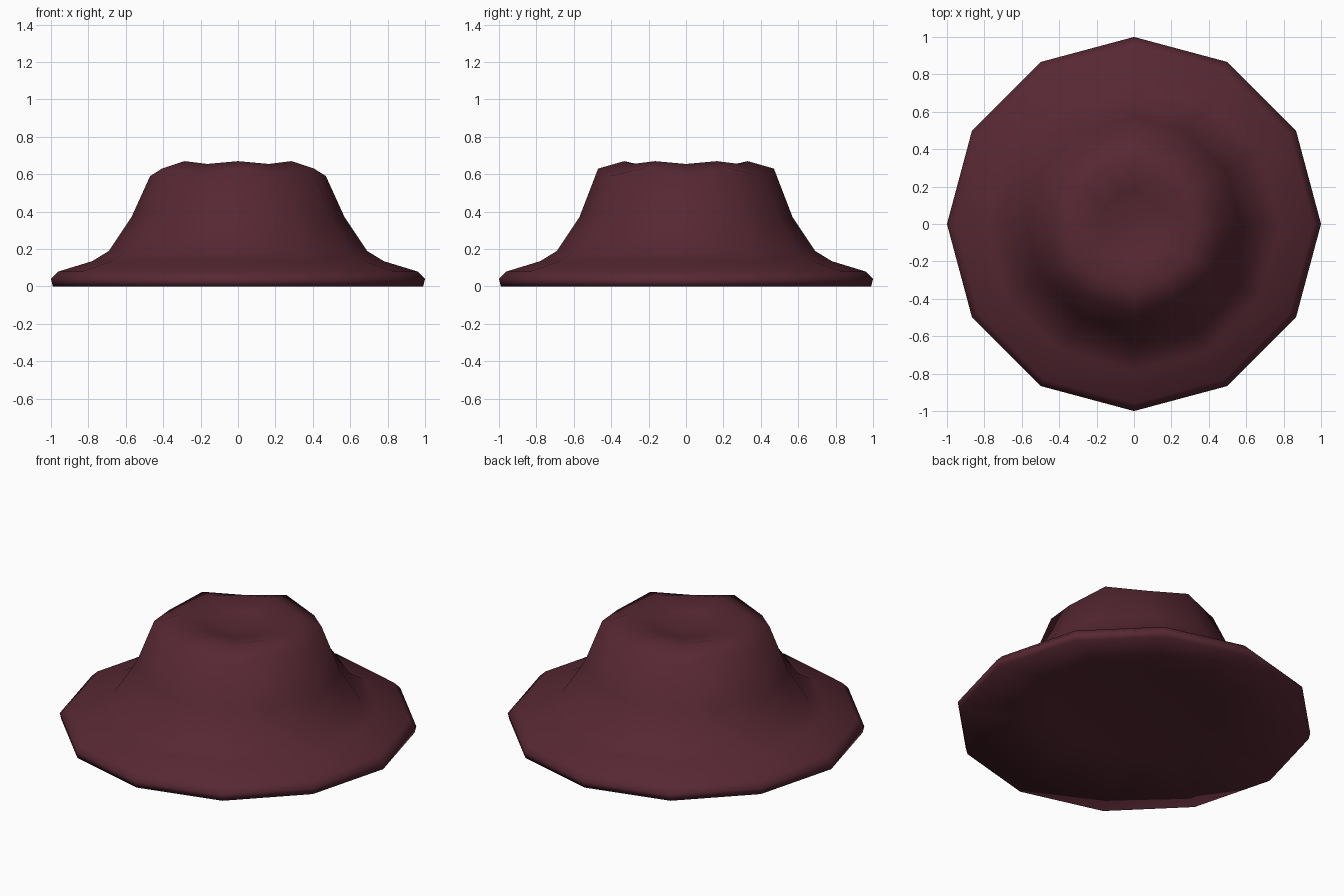
import bpy, bmesh, math

if "Cube" in bpy.data.objects:
    bpy.data.objects.remove(bpy.data.objects["Cube"])

SIDES = 12

# Felt colour
felt = bpy.data.materials.new("dark_maroon_felt")
felt.diffuse_color = (0.095, 0.021, 0.033, 1)
felt.use_nodes = True
felt.node_tree.nodes["Principled BSDF"].inputs["Base Color"].default_value = felt.diffuse_color

# Rings from underside, round the brim, up the crown and into the top dent:
# (radius, z on even corners, z on odd corners)
profile = [
    (0.50, 0.09, 0.09),
    (0.99, 0.00, 0.00),
    (1.00, 0.04, 0.04),
    (0.96, 0.08, 0.08),
    (0.78, 0.135, 0.135),
    (0.69, 0.19, 0.19),
    (0.57, 0.37, 0.37),
    (0.47, 0.59, 0.63),
    (0.33, 0.655, 0.67),
    (0.18, 0.63, 0.63),
]

bm = bmesh.new()
rings = []
for r, z_even, z_odd in profile:
    ring = []
    for i in range(SIDES):
        a = 2 * math.pi * i / SIDES
        z = z_odd if i % 2 else z_even
        ring.append(bm.verts.new((r * math.cos(a), r * math.sin(a), z)))
    rings.append(ring)

# Walls between neighbouring rings
for lo, hi in zip(rings, rings[1:]):
    for i in range(SIDES):
        j = (i + 1) % SIDES
        bm.faces.new((lo[i], lo[j], hi[j], hi[i]))

# Underside centre and dent centre
for ring, z in ((rings[0], 0.10), (rings[-1], 0.59)):
    c = bm.verts.new((0, 0, z))
    for i in range(SIDES):
        bm.faces.new((ring[i], ring[(i + 1) % SIDES], c))

bmesh.ops.recalc_face_normals(bm, faces=bm.faces)
for f in bm.faces:
    f.smooth = True

mesh = bpy.data.meshes.new("hat")
bm.to_mesh(mesh)
bm.free()
mesh.materials.append(felt)
hat = bpy.data.objects.new("hat", mesh)
bpy.context.collection.objects.link(hat)
